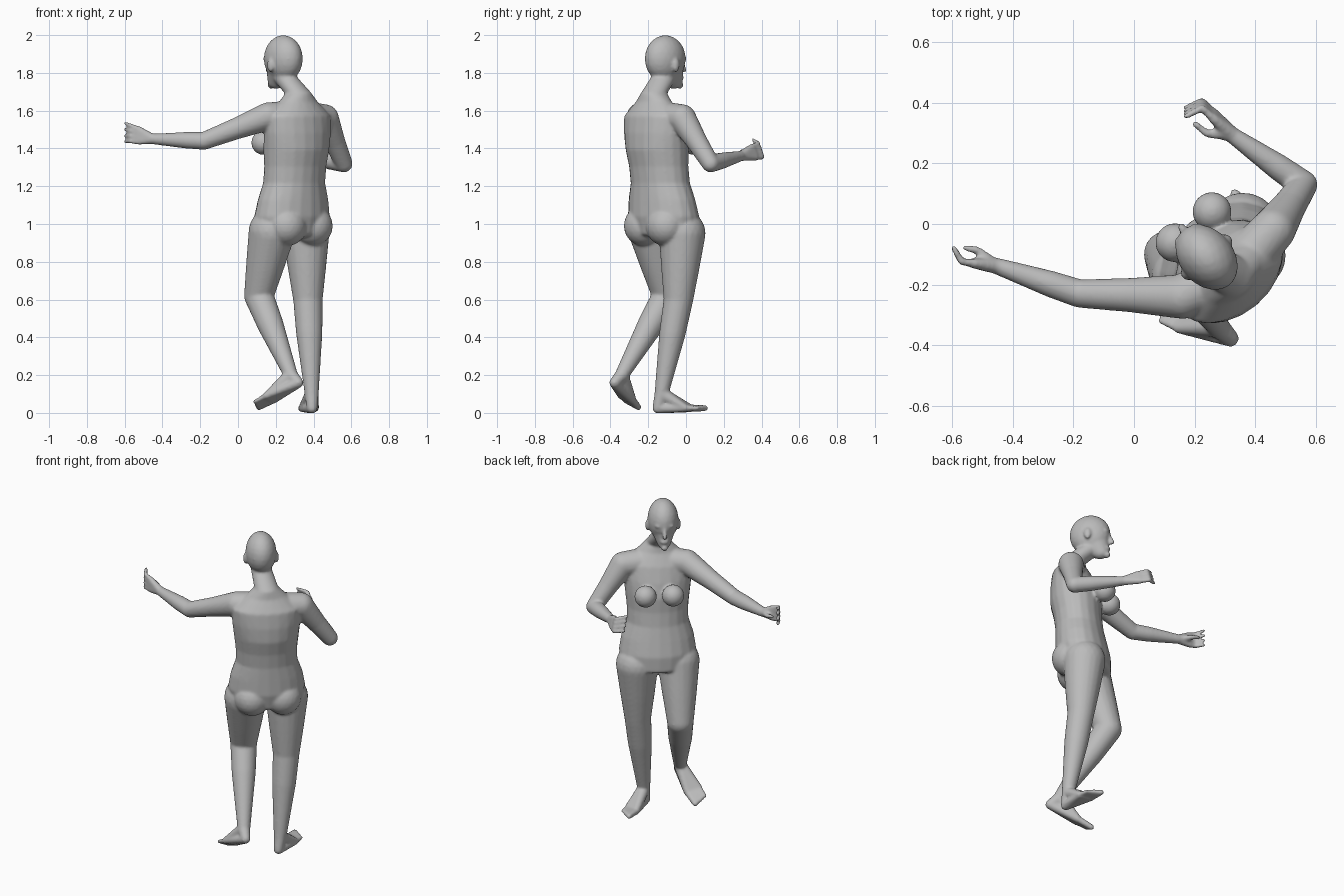
import bpy, bmesh, math
from mathutils import Vector, Matrix

if "Cube" in bpy.data.objects:
    bpy.data.objects.remove(bpy.data.objects["Cube"], do_unlink=True)

TURN = Matrix.Rotation(math.radians(40), 3, 'Z')   # the figure looks to the back left
bm = bmesh.new()
template = bmesh.new()
bmesh.ops.create_icosphere(template, subdivisions=3, radius=1)
BALL = [v.co.copy() for v in template.verts]
template.free()


def hull(*nodes):
    """Convex skin around nodes: (centre, radius) or (centre, (width, depth, height))."""
    verts = []
    for centre, size in nodes:
        scale = Matrix.Diagonal(size if isinstance(size, tuple) else (size, size, size))
        verts += [bm.verts.new(centre + TURN @ scale @ p) for p in BALL]
    result = bmesh.ops.convex_hull(bm, input=verts)
    inner = {g for key in ("geom_interior", "geom_unused") for g in result[key]
             if isinstance(g, bmesh.types.BMVert)}
    bmesh.ops.delete(bm, geom=list(inner), context='VERTS')


def chain(*nodes):
    for first, second in zip(nodes, nodes[1:]):
        hull(first, second)


def local(base, side, ahead, up):
    """Point beside, ahead of and above a base point, in the figure's own directions."""
    return base + TURN @ Vector((side, ahead, up))


def limb(root, hinge, end, radii):
    """Two tapered bones with a muscle belly below the hinge."""
    points = (root, root.lerp(hinge, .5), hinge, hinge.lerp(end, .35), end)
    chain(*zip(points, radii))


def hand(wrist, reach, spread, curl):
    edges = [wrist + reach + spread * s for s in (-1, 1)]
    hull((wrist, .026), *[(edge, .016) for edge in edges])
    for i in range(4):
        fan = spread * (i * 2 / 3 - 1)
        knuckle = wrist + reach + fan
        joint = knuckle + reach * .5 + fan * .2
        tip = joint + reach * .2 + curl + fan * .2
        chain((knuckle, .014), (joint, .012), (tip, .01))
    thumb = [wrist + reach * r + curl * c for r, c in ((.3, .4), (.7, 1), (1.2, 1.1))]
    chain((wrist, .022), *zip(thumb, (.018, .014, .011)))


def foot(ankle, ahead, outward, sole):
    heel = ankle - ahead * .1 + sole
    inner, outer = (ankle + ahead * .7 + sole + outward * s for s in (-1, 1))
    hull((ankle, .037), (heel, .028))
    for back in ((ankle, .037), (heel, .028)):
        hull(back, (inner, .022), (outer, .018))
    for i in range(5):
        t = i / 4
        root = inner.lerp(outer, t)
        chain((root, .02 - .005 * t), (root + ahead * (.4 - .1 * t), .017 - .006 * t))


# Torso: even slices along a leaning spine, hips to shoulders
hips, chest = Vector((.28, -.11, .95)), Vector((.32, -.17, 1.57))
widths = (.21, .225, .21, .18, .18, .19, .2, .2)
depths = (.15, .16, .15, .14, .14, .15, .14, .12)
last = len(widths) - 1
chain(*[(hips.lerp(chest, i / last), (w, d, .03)) for i, (w, d) in enumerate(zip(widths, depths))])

# Neck and head
head = Vector((.24, -.11, 1.875))
nape = local(chest, 0, 0, .12)
chain((chest, (.2, .12, .03)), (local(chest, 0, 0, .07), (.12, .08, .03)), (nape, (.07, .07, .02)))
hull((nape, (.07, .07, .02)), (local(head, 0, -.01, -.1), (.06, .07, .03)))
hull((head, (.09, .12, .125)))
hull((local(head, 0, 0, -.02), (.08, .11, .1)), (local(head, 0, .06, -.12), (.04, .05, .04)))

# Face
chain((local(head, 0, .11, -.01), .012), (local(head, 0, .13, -.06), .014))
hull((local(head, 0, .105, -.1), (.026, .013, .014)))
hull((local(head, 0, .1, -.14), .02))

# Paired parts on the trunk and head
for side in (-1, 1):
    hull((local(hips, side * .08, .13, .48), .065))                     # breasts
    hull((local(hips, side * .09, -.07, .04), .108))                    # buttocks
    hull((local(head, side * .09, 0, -.035), (.014, .022, .036)))       # ears
    hull((local(head, side * .03, .1, 0), (.026, .014, .01)))           # brows

# Arms: the left stretched out, the right bent across the front
ARM = (.074, .057, .047, .044, .028)
left_shoulder, left_wrist = Vector((.16, -.24, 1.57)), Vector((-.45, -.14, 1.45))
limb(left_shoulder, Vector((-.18, -.23, 1.44)), left_wrist, ARM)
hand(left_wrist, Vector((-.08, .01, .02)), Vector((0, 0, .035)), Vector((-.01, .045, 0)))

right_shoulder, right_wrist = Vector((.46, -.02, 1.56)), Vector((.33, .29, 1.36))
limb(right_shoulder, Vector((.56, .13, 1.32)), right_wrist, ARM)
hand(right_wrist, Vector((-.07, .07, .02)), Vector((0, -.01, .03)), Vector((-.04, -.04, .01)))

for shoulder in (left_shoulder, right_shoulder):
    hull((shoulder, .074), (shoulder.lerp(chest, .5), .08))

# Legs: the left knee bent with the foot trailing, the right one standing
LEG = (.124, .102, .078, .07, .037)
left_ankle, right_ankle = Vector((.28, -.34, .2)), Vector((.39, -.13, .1))
limb(Vector((.18, -.18, .96)), Vector((.11, -.1, .62)), left_ankle, LEG)
foot(left_ankle, Vector((-.19, .08, -.1)), Vector((-.02, -.03, .01)), Vector((.02, -.03, -.05)))
limb(Vector((.36, -.02, .95)), Vector((.37, -.04, .6)), right_ankle, LEG)
foot(right_ankle, Vector((-.02, .2, 0)), Vector((.035, -.01, 0)), Vector((0, 0, -.075)))

mesh = bpy.data.meshes.new("body")
bm.to_mesh(mesh)
bm.free()
body = bpy.data.objects.new("body", mesh)
bpy.context.collection.objects.link(body)

# One continuous soft skin over all parts
fuse = body.modifiers.new("fuse", 'REMESH')
fuse.mode = 'VOXEL'
fuse.voxel_size = .0075
fuse.use_smooth_shade = True
soften = body.modifiers.new("soften", 'SMOOTH')
soften.factor = .5
soften.iterations = 8

skin = bpy.data.materials.new("plain grey")
skin.use_nodes = True
grey = (.5, .5, .5, 1)
skin.diffuse_color = grey
skin.node_tree.nodes["Principled BSDF"].inputs["Base Color"].default_value = grey
mesh.materials.append(skin)
